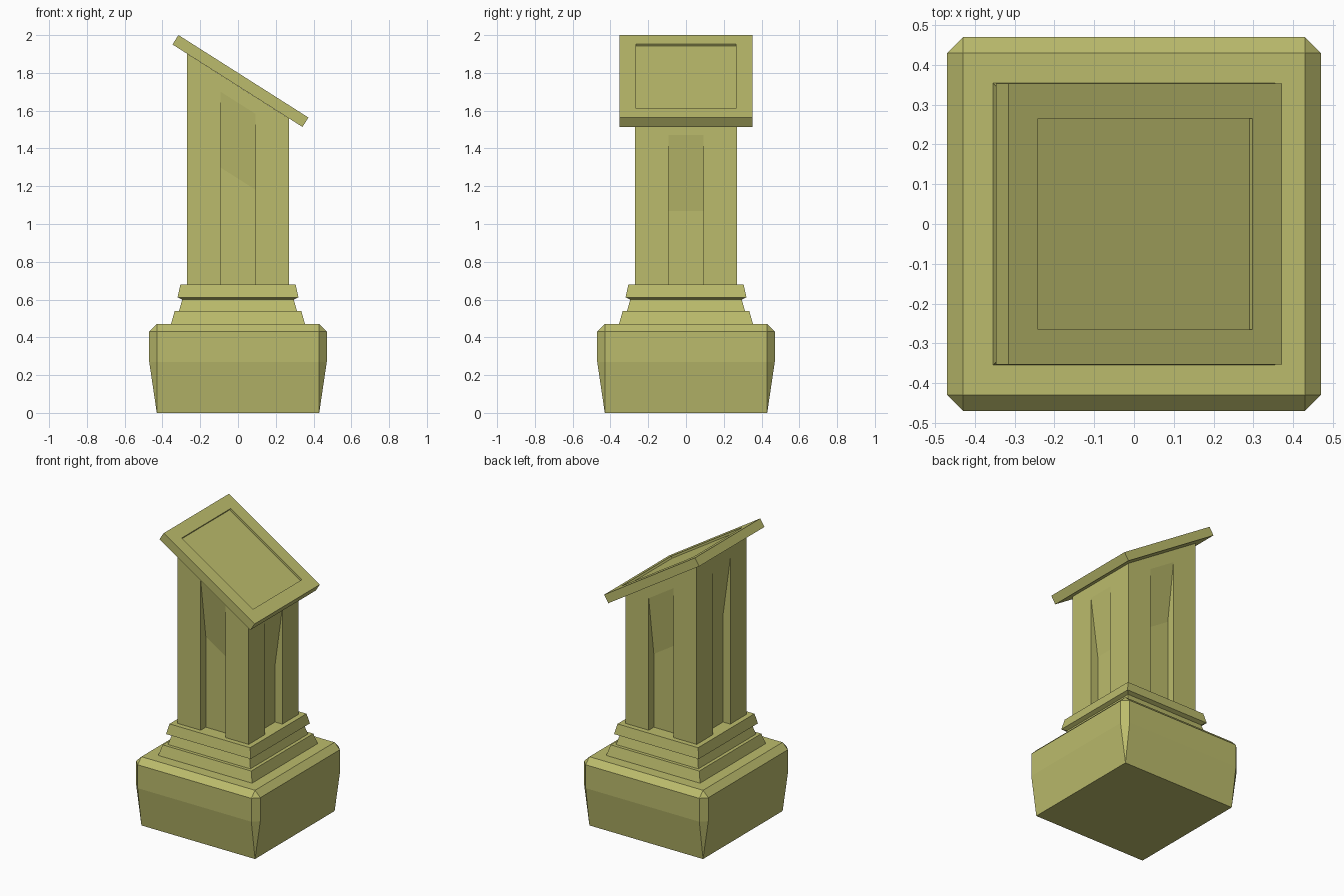
import bpy, bmesh, math
from mathutils import Matrix

if "Cube" in bpy.data.objects:
    bpy.data.objects.remove(bpy.data.objects["Cube"])

mat = bpy.data.materials.new("olive_stone")
mat.diffuse_color = (0.50, 0.50, 0.15, 1)
mat.use_nodes = True
mat.node_tree.nodes["Principled BSDF"].inputs["Base Color"].default_value = mat.diffuse_color


def finish(name, bm):
    bmesh.ops.recalc_face_normals(bm, faces=bm.faces)
    mesh = bpy.data.meshes.new(name)
    bm.to_mesh(mesh)
    bm.free()
    mesh.materials.append(mat)
    obj = bpy.data.objects.new(name, mesh)
    bpy.context.collection.objects.link(obj)
    return obj


def loft(name, rings):
    """Skin a stack of equal-length point rings and cap both ends."""
    bm = bmesh.new()
    loops = [[bm.verts.new(p) for p in ring] for ring in rings]
    for a, b in zip(loops, loops[1:]):
        n = len(a)
        for i in range(n):
            j = (i + 1) % n
            bm.faces.new((a[i], a[j], b[j], b[i]))
    bm.faces.new(loops[0][::-1])
    bm.faces.new(loops[-1])
    bmesh.ops.remove_doubles(bm, verts=bm.verts, dist=1e-4)
    return finish(name, bm)


def four_sides(points):
    """Repeat the points of the front side around all four sides."""
    out = []
    for k in range(4):
        for x, y in points:
            for _ in range(k):
                x, y = -y, x
            out.append((x, y))
    return out


# Plinth: tapered below, chamfered corners and top edge
plinth = []
for z, half in ((0, 0.43), (0.27, 0.47), (0.43, 0.47), (0.47, 0.43)):
    plinth.append([(x, y, z) for x, y in four_sides([(-0.43, -half), (0.43, -half)])])
loft("plinth", plinth)

# Stepped moulding
profile = [(0.47, 0.355), (0.54, 0.335), (0.54, 0.312), (0.60, 0.295),
           (0.612, 0.32), (0.68, 0.305)]
loft("moulding", [[(x, y, z) for x, y in four_sides([(-h, -h)])] for z, h in profile])

# Column: a groove on each side that ramps out below the slanted top
H, G = 0.27, 0.093


def column_ring(depth, drop=None):
    flat = four_sides([(-H, -H), (-G, -H), (-G, -H), (G, -H), (G, -H)])
    cut = four_sides([(-H, -H), (-G, -H), (-G, -H + depth), (G, -H + depth), (G, -H)])
    return [(x, y, 0.68 if drop is None else 1.73 - 0.635 * fx - drop)
            for (fx, _), (x, y) in zip(flat, cut)]


loft("column", [column_ring(0.055), column_ring(0.055, 0.49),
                column_ring(0, 0.088), column_ring(0, 0)])

# Sloped top plate with a shallow recessed panel
bm = bmesh.new()
bmesh.ops.create_cube(bm, size=1, matrix=Matrix.Diagonal((0.815, 0.706, 0.059, 1)))
top = max(bm.faces, key=lambda f: f.calc_center_median().z)
bmesh.ops.inset_region(bm, faces=[top], thickness=0.088, use_even_offset=True)
bmesh.ops.inset_individual(bm, faces=[top], thickness=0, depth=-0.014)
bm.transform(Matrix.Translation((0.013, 0, 1.757)) @ Matrix.Rotation(math.radians(32.4), 4, 'Y'))
finish("top_plate", bm)
